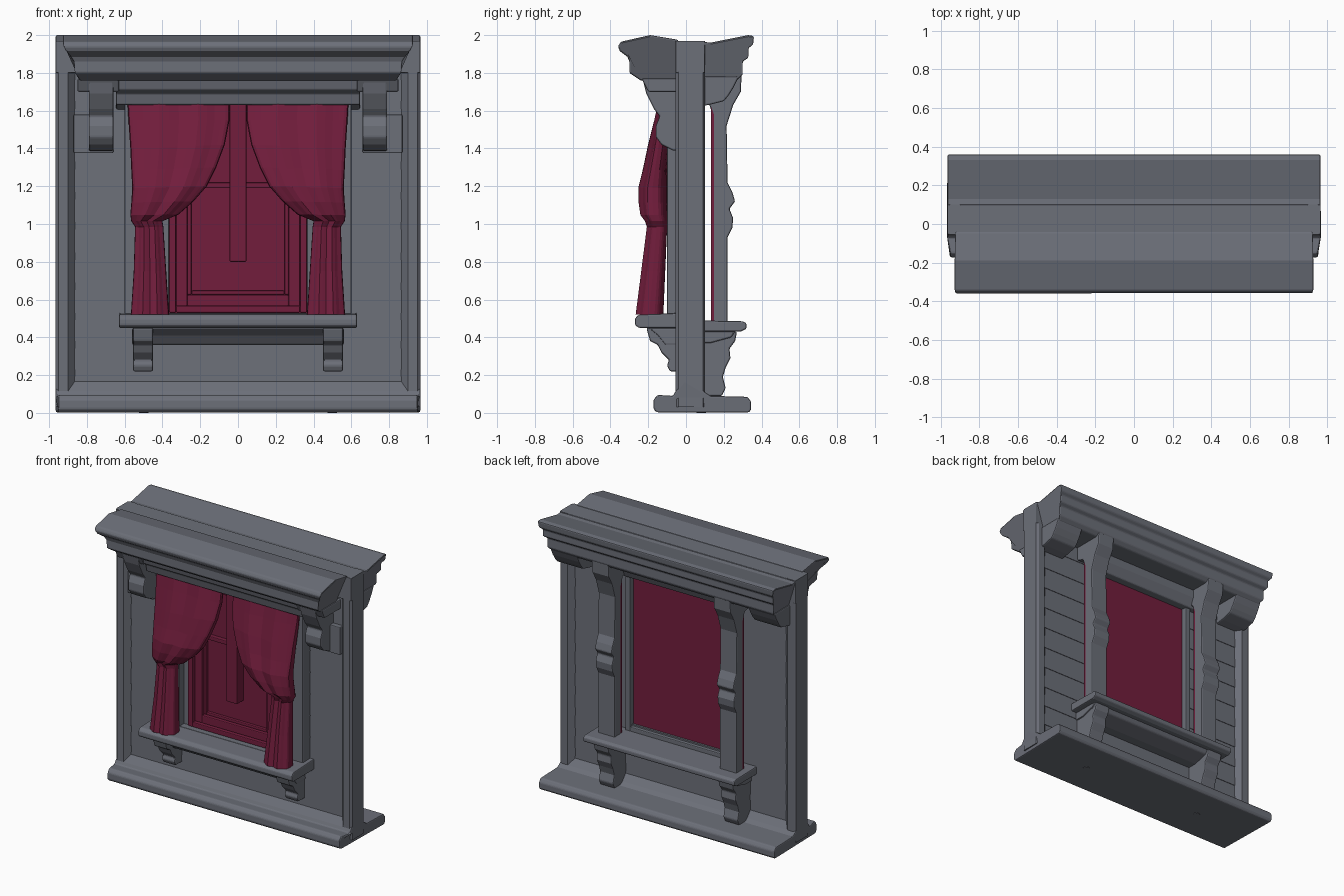
import bpy, bmesh, math


def material(name, col):
    m = bpy.data.materials.new(name)
    m.diffuse_color = (*col, 1)
    return m


GREY = material("slate grey", (0.150, 0.160, 0.190))
RED = material("wine red", (0.170, 0.0125, 0.046))


def finish(name, bm, mat, bevel=0.0):
    bmesh.ops.recalc_face_normals(bm, faces=bm.faces)
    me = bpy.data.meshes.new(name)
    bm.to_mesh(me)
    bm.free()
    me.materials.append(mat)
    ob = bpy.data.objects.new(name, me)
    bpy.context.collection.objects.link(ob)
    if bevel:
        b = ob.modifiers.new("bevel", 'BEVEL')
        b.width, b.segments, b.limit_method = bevel, 2, 'ANGLE'
        b.angle_limit = math.radians(35)
    return ob


def prism(name, pts, x0, x1, mat=GREY, bevel=0.008):
    """Extrude a (y, z[, end inset]) profile along x."""
    bm = bmesh.new()
    ends = []
    for x, s in ((min(x0, x1), 1), (max(x0, x1), -1)):
        ends.append([bm.verts.new((x + s * (p[2] if len(p) > 2 else 0), p[0], p[1])) for p in pts])
    a, b = ends
    bm.faces.new(a)
    bm.faces.new(b[::-1])
    n = len(pts)
    for i in range(n):
        j = (i + 1) % n
        bm.faces.new((a[i], b[i], b[j], a[j]))
    return finish(name, bm, mat, bevel)


def box(name, x0, x1, y0, y1, z0, z1, mat=GREY, bevel=0.006):
    return prism(name, [(y0, z0), (y1, z0), (y1, z1), (y0, z1)], x0, x1, mat, bevel)


def frame(name, hx, z0, z1, w, y0, y1, mat=GREY, wz=None):
    """Rectangular border: outer half width hx, side width w, top and bottom height wz."""
    wz = wz or w
    for s, side in ((-1, "left"), (1, "right")):
        box(f"{name}_{side}", s * hx, s * (hx - w), y0, y1, z0, z1, mat)
    box(name + "_bottom", -hx + w, hx - w, y0, y1, z0, z0 + wz, mat)
    box(name + "_top", -hx + w, hx - w, y0, y1, z1 - wz, z1, mat)


# wall of shallow lapped boards around the window opening
rows = [0.08, 0.23, 0.38] + [0.53 + 0.16 * i for i in range(8)] + [1.80, 1.95]
for i, (z0, z1) in enumerate(zip(rows, rows[1:])):
    prof = [(-0.016, z0), (0.064, z0), (0.060, z1), (-0.012, z1)]
    spans = [(-0.88, -0.40), (0.40, 0.88)] if 0.5 < z0 < 1.6 else [(-0.88, 0.88)]
    for a, b in spans:
        prism(f"wall_board_{i}", prof, a, b, bevel=0)

# chamfered corner posts
for s in (-1, 1):
    bm = bmesh.new()
    pts = [(0.95, -0.055), (0.965, -0.04), (0.965, 0.09), (0.95, 0.10), (0.90, 0.10),
           (0.86, 0.058), (0.86, -0.008), (0.90, -0.055)]
    f = bm.faces.new([bm.verts.new((s * x, y, 0.03)) for x, y in pts])
    r = bmesh.ops.extrude_face_region(bm, geom=[f])
    bmesh.ops.translate(bm, vec=(0, 0, 1.94), verts=[v for v in r["geom"] if isinstance(v, bmesh.types.BMVert)])
    finish("corner_post", bm, GREY)

# base plinth with two pegs underneath
prism("base", [(-0.155, 0.003, 0.01), (0.335, 0.003), (0.345, 0.02), (0.345, 0.06), (0.325, 0.085), (0.13, 0.09),
               (0.10, 0.11), (0.05, 0.17), (-0.01, 0.17), (-0.055, 0.115), (-0.07, 0.09),
               (-0.15, 0.095, 0.015), (-0.172, 0.07, 0.015), (-0.172, 0.02, 0.015)], -0.965, 0.965)
for s in (-1, 1):
    bm = bmesh.new()
    bmesh.ops.create_cone(bm, cap_ends=True, segments=12, radius1=0.025, radius2=0.025, depth=0.008)
    bmesh.ops.translate(bm, vec=(s * 0.5, 0.08, 0.004), verts=bm.verts)
    finish("base_peg", bm, GREY)

# cornices and top beam
box("top_beam", -0.965, 0.965, -0.055, 0.10, 1.80, 1.97)
prism("front_cornice", [(-0.04, 1.975), (-0.19, 2.0), (-0.345, 1.965), (-0.36, 1.94), (-0.35, 1.915, 0.015),
                        (-0.31, 1.885, 0.04), (-0.30, 1.86, 0.055), (-0.30, 1.80, 0.06),
                        (-0.24, 1.76, 0.09), (-0.04, 1.76, 0.09)], -0.927, 0.927)
prism("back_cornice", [(0.05, 1.97), (0.13, 1.96), (0.33, 2.0), (0.36, 1.995), (0.355, 1.95, 0.005),
                       (0.33, 1.93, 0.02), (0.33, 1.88, 0.02), (0.30, 1.86, 0.035), (0.30, 1.79, 0.035),
                       (0.27, 1.76, 0.06), (0.05, 1.76, 0.06)], -0.965, 0.965)
prism("front_lintel", [(0.0, 1.60), (-0.06, 1.63), (-0.15, 1.63), (-0.165, 1.69), (-0.20, 1.71),
                       (-0.215, 1.77), (0.0, 1.77)], -0.645, 0.645)
prism("back_lintel", [(0.05, 1.63), (0.10, 1.63), (0.13, 1.70), (0.13, 1.78), (0.05, 1.78)], -0.50, 0.50)

# window: grey casing, red sash and pane
frame("outer_casing", 0.60, 0.50, 1.66, 0.19, -0.10, 0.0, wz=0.03)
frame("inner_casing", 0.41, 0.50, 1.67, 0.045, -0.05, 0.0, wz=0.03)
frame("back_casing", 0.44, 0.48, 1.67, 0.04, 0.03, 0.085)
box("window_pane", -0.405, 0.405, 0.0, 0.045, 0.50, 1.66, RED, 0)
frame("sash_outer", 0.365, 0.53, 1.64, 0.037, -0.065, 0.01, RED)
frame("sash_middle", 0.328, 0.565, 1.62, 0.06, -0.040, 0.01, RED)
frame("sash_inner", 0.268, 0.625, 1.60, 0.022, -0.020, 0.01, RED)
box("sash_cross_bar", -0.25, 0.25, -0.03, 0.01, 1.19, 1.22, RED)
box("sash_centre_bar", -0.045, 0.045, -0.075, 0.01, 0.80, 1.64, RED)

# sills
prism("front_sill", [(0.0, 0.45), (-0.25, 0.45), (-0.27, 0.465), (-0.27, 0.50), (-0.25, 0.52), (0.0, 0.53)],
      -0.63, 0.63)
prism("front_apron", [(0.0, 0.36), (-0.11, 0.36), (-0.15, 0.41), (-0.20, 0.45), (0.0, 0.45)], -0.56, 0.56)
prism("back_sill", [(0.04, 0.43), (0.29, 0.43), (0.32, 0.445), (0.32, 0.475), (0.30, 0.485), (0.04, 0.49)],
      -0.62, 0.62)
prism("back_apron", [(0.04, 0.37), (0.13, 0.37), (0.24, 0.40), (0.26, 0.43), (0.04, 0.43)], -0.58, 0.58)

# brackets and back columns, mirrored left and right
for s in (-1, 1):
    prism("front_sill_bracket", [(0.0, 0.22), (-0.085, 0.22), (-0.10, 0.25), (-0.09, 0.28), (-0.13, 0.32),
                                 (-0.15, 0.36), (-0.19, 0.38), (-0.21, 0.45), (0.0, 0.45)], s * 0.45, s * 0.555)
    prism("back_sill_bracket", [(0.04, 0.09), (0.19, 0.09), (0.21, 0.13), (0.195, 0.19), (0.21, 0.24),
                                (0.235, 0.29), (0.23, 0.34), (0.26, 0.38), (0.27, 0.43), (0.04, 0.43)],
          s * 0.45, s * 0.57)
    prism("back_column", [(0.142, 0.47), (0.22, 0.47), (0.22, 0.93), (0.245, 0.98), (0.25, 1.03), (0.23, 1.08),
                          (0.26, 1.12), (0.245, 1.17), (0.22, 1.22), (0.215, 1.52), (0.25, 1.63), (0.29, 1.70),
                          (0.295, 1.80), (0.06, 1.80), (0.06, 1.66), (0.12, 1.64), (0.142, 1.58)],
          s * 0.43, s * 0.567)
    box("back_column_liner", s * 0.431, s * 0.566, 0.132, 0.150, 0.47, 1.64, RED, 0)
    prism("front_corbel", [(0.0, 1.38), (-0.07, 1.39), (-0.13, 1.42), (-0.16, 1.46), (-0.16, 1.52), (-0.14, 1.57),
                           (-0.17, 1.61), (-0.21, 1.69), (-0.23, 1.77), (0.0, 1.77)], s * 0.66, s * 0.79)
    prism("front_corbel_cap", [(0.0, 1.70), (-0.20, 1.70), (-0.235, 1.77), (0.0, 1.77)], s * 0.63, s * 0.85)
    box("front_corbel_foot", s * 0.66, s * 0.87, -0.05, 0.0, 1.375, 1.58)
    prism("back_corbel", [(0.04, 1.62), (0.12, 1.63), (0.20, 1.65), (0.225, 1.68), (0.25, 1.72), (0.28, 1.78),
                          (0.04, 1.78)], s * 0.70, s * 0.92)

# tied-back curtains: (z, inner x, outer x, front y, back y)
RINGS = [(1.64, 0.045, 0.585, -0.15, -0.08), (1.55, 0.045, 0.58, -0.17, -0.08), (1.42, 0.07, 0.57, -0.205, -0.09),
         (1.30, 0.115, 0.565, -0.23, -0.10), (1.20, 0.165, 0.56, -0.255, -0.10), (1.12, 0.235, 0.565, -0.255, -0.10),
         (1.05, 0.315, 0.57, -0.245, -0.10), (1.015, 0.40, 0.565, -0.22, -0.10), (0.985, 0.395, 0.545, -0.21, -0.10),
         (0.75, 0.38, 0.552, -0.24, -0.11), (0.52, 0.365, 0.567, -0.27, -0.12)]
N = 32
for s in (-1, 1):
    bm = bmesh.new()
    loops = []
    for z, xi, xo, yf, yb in RINGS:
        ring = []
        for k in range(N):
            a = 2 * math.pi * k / N
            c, d = math.cos(a), math.sin(a)
            x = (xi + xo) / 2 + (xo - xi) / 2 * c
            d = math.copysign(abs(d) ** 0.6, d)
            y = (yf + yb) / 2 + (yf - yb) / 2 * d
            if d > 0:                       # pleats on the front face
                y += 0.008 * (1 + math.cos(c * 8)) * d
            # drape sags towards the outer tie
            drop = 0.05 * (c + 1) / 2 if 1.02 < z < 1.5 else 0
            ring.append(bm.verts.new((s * x, y, z - drop * (z - 1.0))))
        loops.append(ring)
    for r0, r1 in zip(loops, loops[1:]):
        for k in range(N):
            j = (k + 1) % N
            bm.faces.new((r0[k], r0[j], r1[j], r1[k]))
    bm.faces.new(loops[0])
    bm.faces.new(loops[-1])
    finish("curtain", bm, RED)
